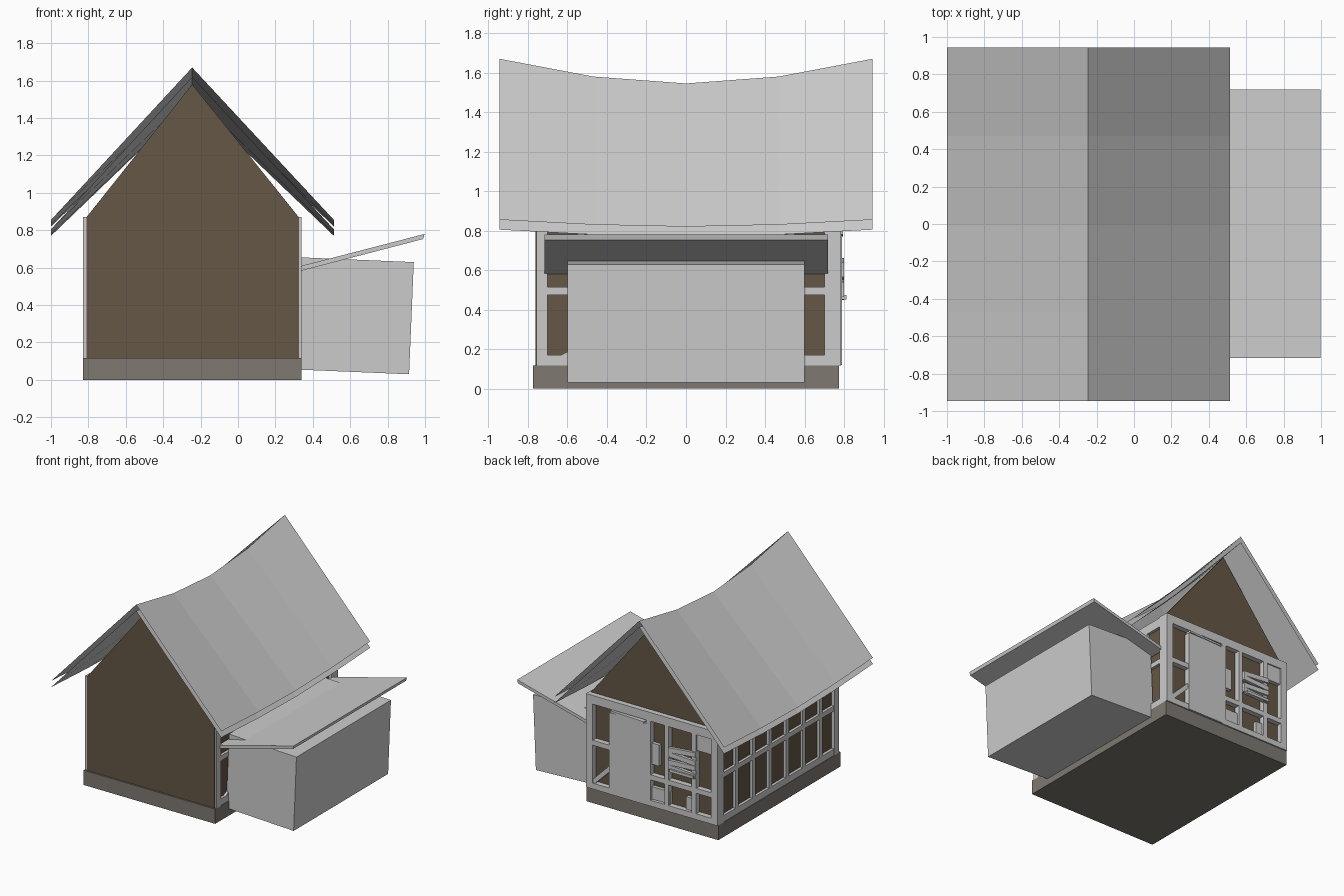
import bpy, math

if "Cube" in bpy.data.objects:
    bpy.data.objects.remove(bpy.data.objects["Cube"])

def mat(name, c):
    m = bpy.data.materials.new(name)
    m.diffuse_color = (*c, 1)
    m.use_nodes = True
    m.node_tree.nodes["Principled BSDF"].inputs["Base Color"].default_value = m.diffuse_color
    return m

BROWN = mat("dark_plaster", (0.13, 0.095, 0.06))
STONE = mat("stone", (0.21, 0.19, 0.165))

def mesh(name, verts, faces, m=None):
    me = bpy.data.meshes.new(name)
    me.from_pydata(verts, [], faces)
    me.update()
    ob = bpy.data.objects.new(name, me)
    bpy.context.collection.objects.link(ob)
    if m:
        me.materials.append(m)
    return ob

def box(name, x, y, z, m=None, rot=(0, 0, 0)):
    """Box from (min, max) ranges, rotated in degrees about its centre."""
    h = [(r[1] - r[0]) / 2 for r in (x, y, z)]
    v = [(sx * h[0], sy * h[1], sz * h[2]) for sx in (-1, 1) for sy in (-1, 1) for sz in (-1, 1)]
    f = [(0, 1, 3, 2), (4, 6, 7, 5), (0, 4, 5, 1), (2, 3, 7, 6), (0, 2, 6, 4), (1, 5, 7, 3)]
    ob = mesh(name, v, f, m)
    ob.location = [(r[0] + r[1]) / 2 for r in (x, y, z)]
    ob.rotation_euler = [math.radians(a) for a in rot]
    return ob

def prism(name, pts, y0, y1, m=None):
    """Extrude an x-z outline along y."""
    n = len(pts)
    v = [(x, y0, z) for x, z in pts] + [(x, y1, z) for x, z in pts]
    f = [tuple(range(n)), tuple(range(2 * n - 1, n - 1, -1))]
    f += [(i, i + n, (i + 1) % n + n, (i + 1) % n) for i in range(n)]
    return mesh(name, v, f, m)

RX = -0.245  # ridge position in x

# Foundation and walls
box("foundation", (-0.83, 0.34), (-0.775, 0.775), (0, 0.118), STONE)
box("wall_core", (-0.805, 0.315), (-0.74, 0.735), (0.1, 0.86), BROWN)
gable = [(-0.81, 0.118), (0.325, 0.118), (0.325, 0.87), (RX, 1.58), (-0.81, 0.87)]
prism("front_gable_wall", gable, -0.762, -0.735, BROWN)
prism("back_gable_wall", gable, 0.725, 0.742, BROWN)

# Sagging roof: two separate open sheets
def roof(name, drop):
    ys = (-0.945, -0.47, 0, 0.47, 0.945)
    ridge = (1.67, 1.58, 1.545, 1.58, 1.67)
    eave = (0.855, 0.83, 0.82, 0.83, 0.855)
    v, f = [], []
    for y, r, e in zip(ys, ridge, eave):
        v += [(-1, y, e - drop), (RX, y, r - drop), (0.513, y, e - drop)]
    for i in range(4):
        for j in range(2):
            a = i * 3 + j
            f.append((a, a + 1, a + 4, a + 3))
    mesh(name, v, f)

roof("roof_outer_sheet", 0)
roof("roof_inner_sheet", 0.05)

# Corner posts
for x in (-0.83, 0.28):
    for y in (-0.758, 0.70):
        box("corner_post", (x, x + 0.06), (y, y + 0.058), (0.115, 0.87))

# Long-side timber frames
for side, (x0, x1) in (("left", (-0.827, -0.79)), ("right", (0.30, 0.337))):
    for z0, z1 in ((0.118, 0.17), (0.475, 0.515), (0.79, 0.865)):
        box(side + "_rail", (x0, x1), (-0.73, 0.73), (z0, z1))
    for i in range(1, 7):
        y = -0.745 + i * 1.49 / 7
        if side == "left" or abs(y) < 0.6:
            box(side + "_stud", (x0, x1), (y - 0.018, y + 0.018), (0.13, 0.85))
box("right_brace", (0.30, 0.335), (-0.73, -0.25), (0.20, 0.24), rot=(27, 0, 0))

# Back timber frame
Y = (0.74, 0.785)
for x0, x1 in ((0.28, 0.34), (-0.235, -0.195), (-0.395, -0.36), (-0.64, -0.60), (-0.83, -0.77)):
    box("back_post", (x0, x1), Y, (0.118, 0.82))
for z0, z1 in ((0.118, 0.165), (0.80, 0.87)):
    box("back_beam", (-0.83, 0.34), Y, (z0, z1))
box("back_rail_east", (0.12, 0.30), Y, (0.47, 0.51))
box("back_rail_west", (-0.80, -0.21), Y, (0.33, 0.37))
box("back_brace", (0.09, 0.33), (0.742, 0.78), (0.225, 0.26), rot=(0, 45, 0))

# Door on the back, with lintel strip
box("door", (-0.20, 0.13), (0.745, 0.79), (0.12, 0.775))
box("door_lintel", (-0.18, 0.12), (0.75, 0.795), (0.775, 0.79), rot=(0, -2, 0))

# Small infill panels and crooked shutter slats
box("panel_upper", (-0.78, -0.61), (0.742, 0.775), (0.67, 0.80))
box("panel_side", (-0.30, -0.23), (0.742, 0.77), (0.45, 0.62))
box("panel_lower", (-0.40, -0.23), (0.742, 0.77), (0.17, 0.27))
box("panel_corner", (-0.60, -0.54), (0.742, 0.77), (0.17, 0.27))
for i, tilt in enumerate((-4, 3, -3, 5)):
    z = 0.475 + i * 0.052
    box("shutter_slat", (-0.64, -0.40), (0.775, 0.80), (z - 0.019, z + 0.019), rot=(0, tilt, 0))
box("shutter_sill", (-0.63, -0.42), (0.78, 0.812), (0.452, 0.474))

# Leaning side annex with its lean-to roof
box("annex", (0.3275, 0.9275), (-0.60, 0.60), (0.0425, 0.6425), rot=(0, 2.4, 0))
prism("annex_roof", [(0.325, 0.58), (0.99, 0.753), (0.997, 0.78), (0.325, 0.606)], -0.717, 0.72)
